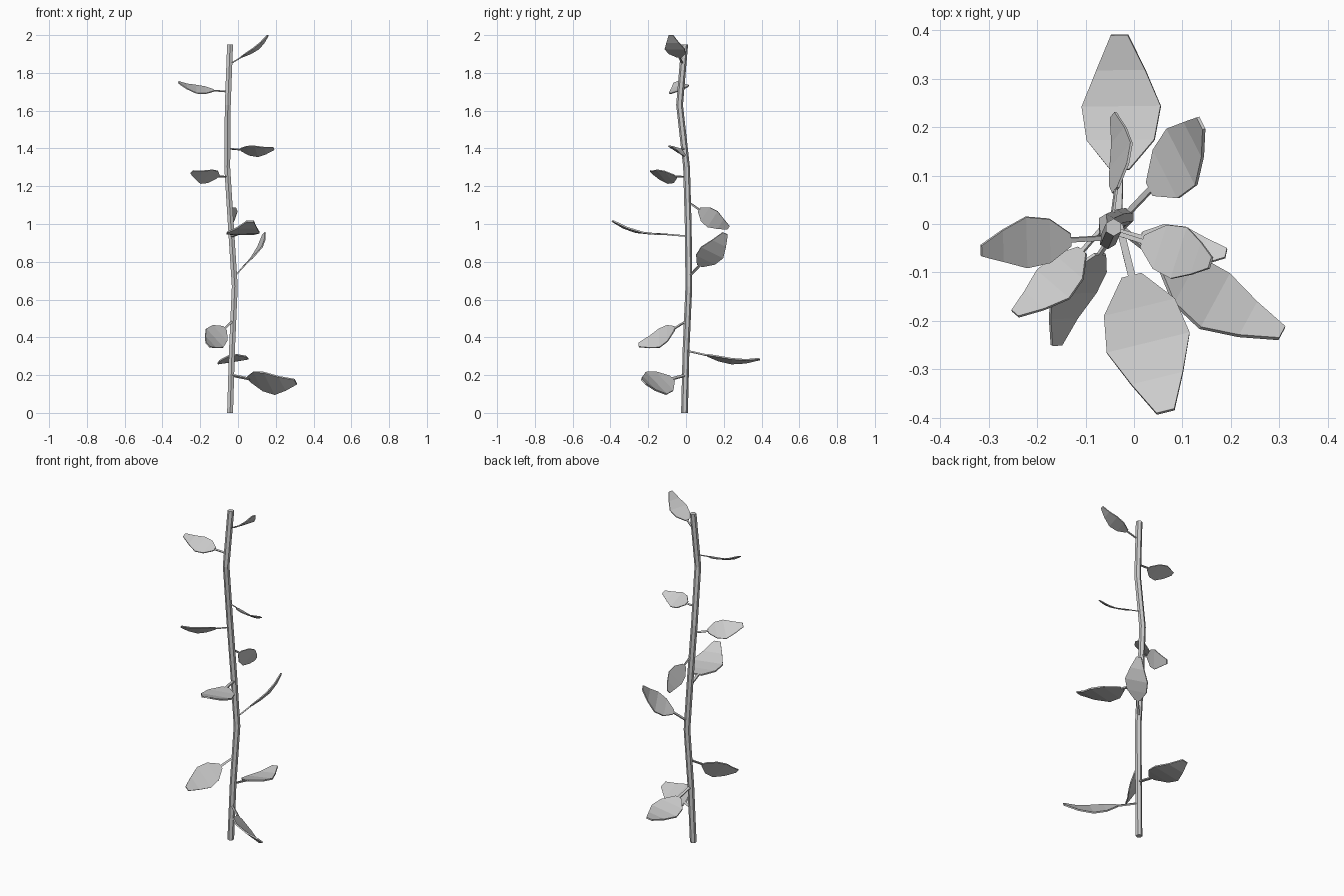
import bpy, bmesh, math
from mathutils import Vector

old = bpy.data.objects.get("Cube")
if old:
    bpy.data.objects.remove(old, do_unlink=True)

grey = bpy.data.materials.new("plain grey")
grey.use_nodes = True
colour = (0.6, 0.6, 0.6, 1)
grey.diffuse_color = colour
grey.node_tree.nodes["Principled BSDF"].inputs["Base Color"].default_value = colour

# Centre line of the gently kinked stem
STEM = [Vector(p) for p in ((-.042, -.008, 0), (-.032, 0, .33), (-.017, .015, .67),
                            (-.037, .012, .98), (-.057, .003, 1.3), (-.054, -.034, 1.63),
                            (-.042, -.007, 1.95))]


def make_object(name, bm):
    mesh = bpy.data.meshes.new(name)
    bm.to_mesh(mesh)
    bm.free()
    mesh.materials.append(grey)
    obj = bpy.data.objects.new(name, mesh)
    bpy.context.collection.objects.link(obj)
    return obj


def stem_point(z):
    for a, b in zip(STEM, STEM[1:]):
        if a.z <= z <= b.z:
            return a.lerp(b, (z - a.z) / (b.z - a.z))


# Six-sided stem
def make_stem(radius=.018, sides=6):
    bm = bmesh.new()
    rings = []
    for c in STEM:
        angles = [math.pi / 2 + math.tau * i / sides for i in range(sides)]
        rings.append([bm.verts.new(c + Vector((math.cos(a), math.sin(a), 0)) * radius)
                      for a in angles])
    for low, high in zip(rings, rings[1:]):
        for i in range(sides):
            j = (i + 1) % sides
            bm.faces.new((low[i], low[j], high[j], high[i]))
    bm.faces.new(rings[-1])
    bm.faces.new(rings[0][::-1])
    make_object("stem", bm)


# Blade stations as fractions of length: distance, half width, sag
BLADE = [(.29, .05, -.03), (.45, .18, -.057), (.63, .21, -.073), (.82, .13, -.052), (1, .045, 0)]
STALK = [(0, .018, 0), (.31, .018, -.034)]


# Curved leaf with a thin stalk, running from the stem to its tip
def make_leaf(name, z, tip, across):
    start = stem_point(z)
    axis = Vector(tip) - start
    size = axis.length
    axis.normalize()
    side = Vector(across)
    side = (side - axis * side.dot(axis)).normalized()
    up = axis.cross(side)
    if up.z < 0:
        side, up = -side, -up
    bm = bmesh.new()
    for strip in (STALK, BLADE):
        pairs = []
        for along, half, sag in strip:
            mid = start + (axis * along + up * sag) * size
            pairs.append([bm.verts.new(mid + side * half * size * s) for s in (-1, 1)])
        for (a, b), (c, d) in zip(pairs, pairs[1:]):
            bm.faces.new((a, c, d, b))
    leaf = make_object(name, bm)
    solid = leaf.modifiers.new("thickness", "SOLIDIFY")
    solid.thickness = .02 * size
    solid.offset = 0


make_stem()

# Height on the stem, tip position, direction across the blade
LEAVES = [
    (.20, (.305, -.225, .165), (.10, .09, -.125)),
    (.33, (-.03, .39, .285), (.155, 0, .025)),
    (.49, (-.16, -.25, .36), (.09, 0, -.10)),
    (.72, (.138, .208, .95), (.06, -.11, .06)),
    (.935, (.065, -.387, 1.015), (.17, .03, 0)),
    (1.12, (-.043, .225, .98), (.045, .05, .09)),
    (1.25, (-.245, -.185, 1.275), (.07, -.06, .075)),
    (1.40, (.19, -.06, 1.40), (-.02, -.085, .055)),
    (1.70, (-.315, -.055, 1.75), (0, .10, .04)),
    (1.845, (.158, -.08, 2.0), (.02, .105, -.01)),
]
for number, (z, tip, across) in enumerate(LEAVES, 1):
    make_leaf(f"leaf_{number}", z, tip, across)
